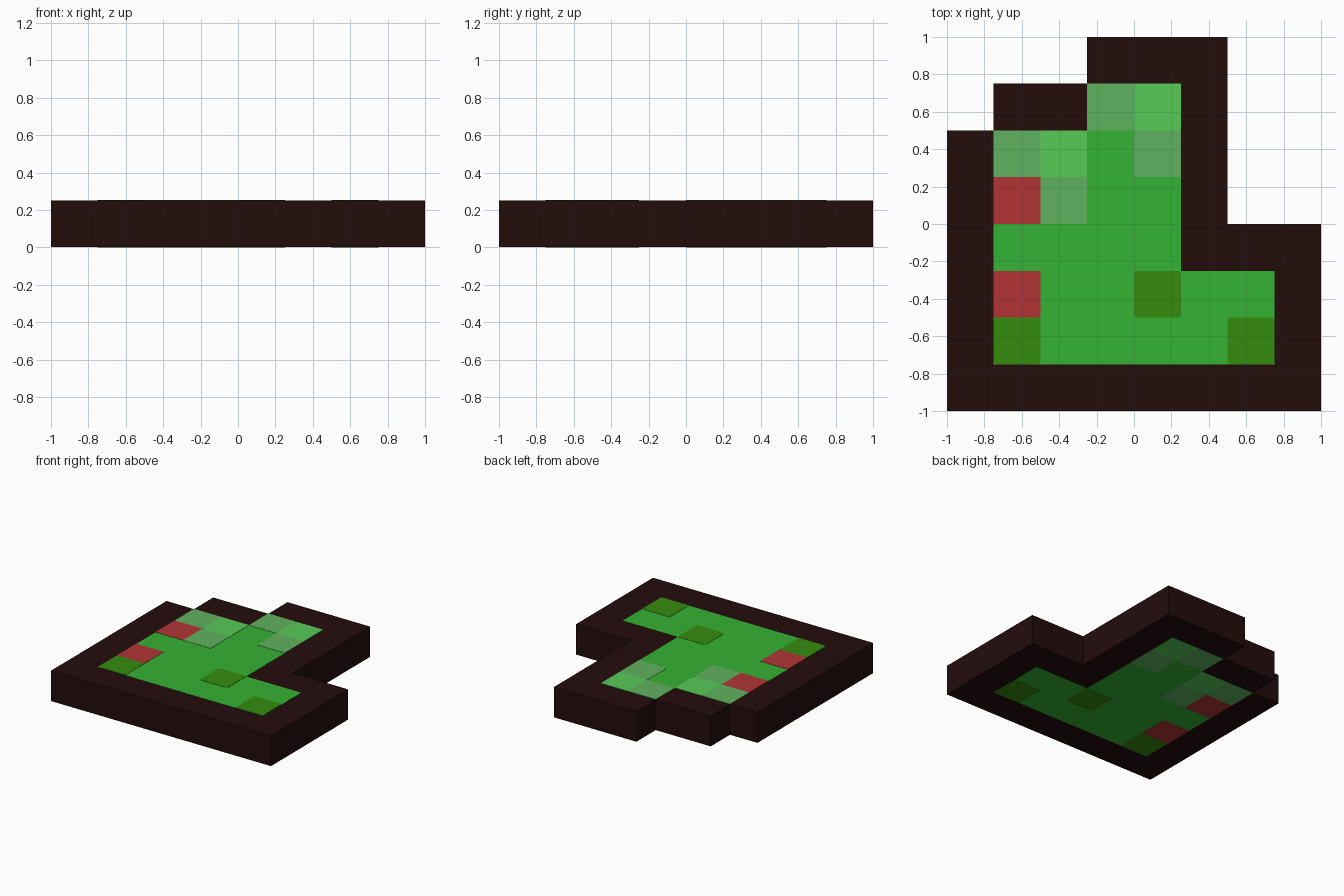
import bpy, bmesh

if "Cube" in bpy.data.objects:
    bpy.data.objects.remove(bpy.data.objects["Cube"])

CELL = 0.25
# Top-down plan of the garden plot, back row first
PLAN = ["...DDD..",
        ".DDPLD..",
        "DPLGPD..",
        "DRPGGD..",
        "DGGGGDDD",
        "DRGGOGGD",
        "DOGGGGOD",
        "DDDDDDDD"]


def material(name, rgb):
    m = bpy.data.materials.new(name)
    m.diffuse_color = (*rgb, 1)
    m.use_nodes = True
    m.node_tree.nodes["Principled BSDF"].inputs["Base Color"].default_value = m.diffuse_color
    return m


def slab(name, cells, z0, z1, mat, rounding=0.0):
    """Closed slab covering the given cells, optionally with rounded corners."""
    bm = bmesh.new()
    for c, r in cells:
        x, y = -1 + c * CELL, 1 - (r + 1) * CELL
        bm.faces.new([bm.verts.new((x + dx * CELL, y + dy * CELL, z0))
                      for dx, dy in ((0, 0), (1, 0), (1, 1), (0, 1))])
    bmesh.ops.remove_doubles(bm, verts=bm.verts, dist=0.001)
    ext = bmesh.ops.extrude_face_region(bm, geom=bm.faces[:], use_keep_orig=True)
    for v in ext["geom"]:
        if isinstance(v, bmesh.types.BMVert):
            v.co.z = z1
    bmesh.ops.recalc_face_normals(bm, faces=bm.faces)
    if rounding:
        upright = [e for e in bm.edges
                   if abs(e.verts[0].co.z - e.verts[1].co.z) > 0.1]
        bmesh.ops.bevel(bm, geom=upright, offset=rounding, segments=2,
                        profile=0.5, affect='EDGES')
    me = bpy.data.meshes.new(name)
    bm.to_mesh(me)
    bm.free()
    me.materials.append(mat)
    ob = bpy.data.objects.new(name, me)
    bpy.context.collection.objects.link(ob)


def find(keys):
    return [(c, r) for r, row in enumerate(PLAN)
            for c, k in enumerate(row) if k in keys]


# Earth border and the grass bed inside it
slab("earth_border", find("D"), 0.001, 0.25, material("dark earth", (0.017, 0.004, 0.0037)))
slab("grass_bed", find("GPLRO"), 0.001, 0.251, material("grass green", (0.036, 0.445, 0.033)))

# Coloured blocks set through the bed, a hair proud of it on both faces
BLOCKS = {"P": ("pale_leaf", (0.117, 0.445, 0.117), 0),
          "L": ("bright_leaf", (0.095, 0.597, 0.095), 0.008),
          "R": ("red_flower", (0.445, 0.036, 0.036), 0),
          "O": ("olive_bush", (0.037, 0.262, 0.0048), 0.014)}
for key, (name, rgb, rounding) in BLOCKS.items():
    mat = material(name.replace("_", " "), rgb)
    for i, cell in enumerate(find(key), 1):
        slab(f"{name}_{i}", [cell], 0.0, 0.253, mat, rounding)
